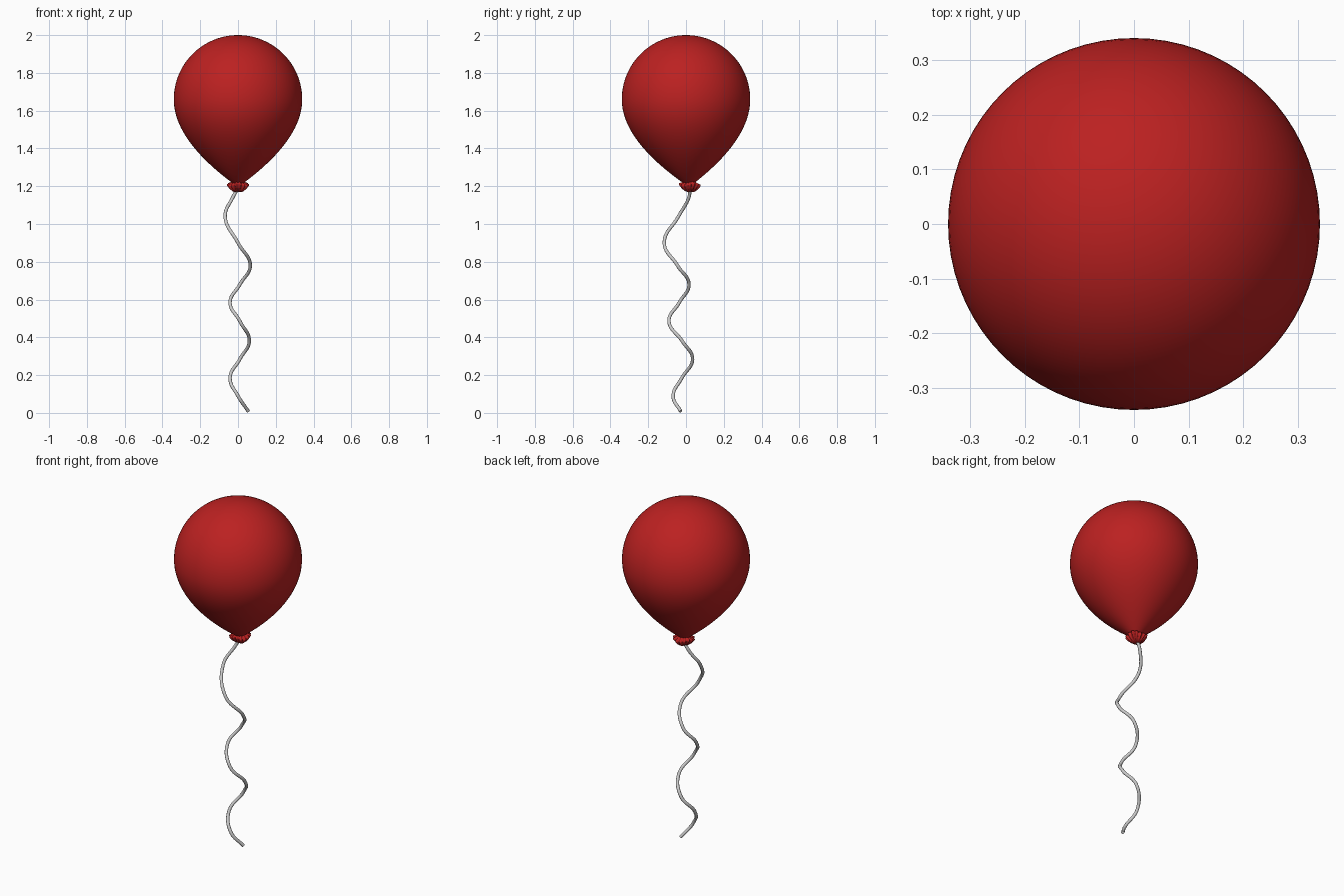
import bpy
from math import sin, cos, pi
from mathutils import Vector
from mathutils.geometry import interpolate_bezier

if "Cube" in bpy.data.objects:
    bpy.data.objects.remove(bpy.data.objects["Cube"])

red = bpy.data.materials.new("red_rubber")
red.diffuse_color = (0.5, 0.015, 0.015, 1)
red.use_nodes = True
red.node_tree.nodes["Principled BSDF"].inputs["Base Color"].default_value = red.diffuse_color


def lathe(name, profile, segments, place):
    """Revolve (radius, z) points, closing both ends; place() maps each point."""
    verts, faces = [], []
    for r, z in profile:
        for i in range(segments):
            verts.append(place(r, z, 2 * pi * i / segments))
    for j in range(len(profile) - 1):
        for i in range(segments):
            k = (i + 1) % segments
            a, b = j * segments, (j + 1) * segments
            faces.append((a + i, b + i, b + k, a + k))
    last = (len(profile) - 1) * segments
    faces.append(tuple(range(segments)))
    faces.append(tuple(last + i for i in reversed(range(segments))))
    mesh = bpy.data.meshes.new(name)
    mesh.from_pydata(verts, [], faces)
    mesh.shade_smooth()
    mesh.materials.append(red)
    obj = bpy.data.objects.new(name, mesh)
    bpy.context.collection.objects.link(obj)
    return obj


# Balloon: round dome above, tapering teardrop below, tip leaning slightly back
lower = interpolate_bezier(Vector((0.02, 1.21)), Vector((0.17, 1.32)),
                           Vector((0.34, 1.48)), Vector((0.34, 1.66)), 28)
profile = [(p.x, p.y) for p in lower]
profile += [(0.34 * cos(t * pi / 48), 1.66 + 0.34 * sin(t * pi / 48)) for t in range(1, 24)]
profile.append((0.002, 2.0))


def balloon_point(r, z, a):
    lean = 0.015 * max(0, (1.66 - z) / 0.45) ** 2
    return (r * cos(a), r * sin(a) + lean, z)


# profiles run bottom to top, so sweep clockwise for outward faces
lathe("balloon", profile, 72, lambda r, z, a: balloon_point(r, z, -a))


# Knot: small pleated collar under the balloon
def knot_point(r, z, a):
    pleat = 1 + 0.11 * cos(14 * a) * min(1, r / 0.03)
    droop = 0.005 * sin(3 * a) * r / 0.05
    return (r * pleat * cos(a), 0.02 + r * pleat * sin(a), z + droop)


lathe("knot", [(0.006, 1.171), (0.025, 1.173), (0.04, 1.186), (0.053, 1.204),
               (0.053, 1.211), (0.035, 1.22), (0.022, 1.232), (0.01, 1.24)],
      84, lambda r, z, a: knot_point(r, z, -a))

# String: wavy round cord
path = [(0, 0.022, 1.19), (-0.028, 0.015, 1.14), (-0.068, -0.04, 1.04),
        (0, -0.115, 0.9), (0.065, -0.045, 0.78), (0.01, 0.016, 0.68),
        (-0.042, -0.035, 0.585), (0.01, -0.09, 0.485), (0.06, -0.02, 0.38),
        (0.01, 0.035, 0.285), (-0.042, -0.022, 0.185), (0, -0.068, 0.09),
        (0.055, -0.028, 0.008)]
curve = bpy.data.curves.new("string", "CURVE")
curve.dimensions = "3D"
curve.bevel_depth = 0.009
curve.bevel_resolution = 3
curve.resolution_u = 10
curve.use_fill_caps = True
spline = curve.splines.new("BEZIER")
spline.bezier_points.add(len(path) - 1)
for point, co in zip(spline.bezier_points, path):
    point.co = co
    point.handle_left_type = point.handle_right_type = "AUTO"
bpy.context.collection.objects.link(bpy.data.objects.new("string", curve))
